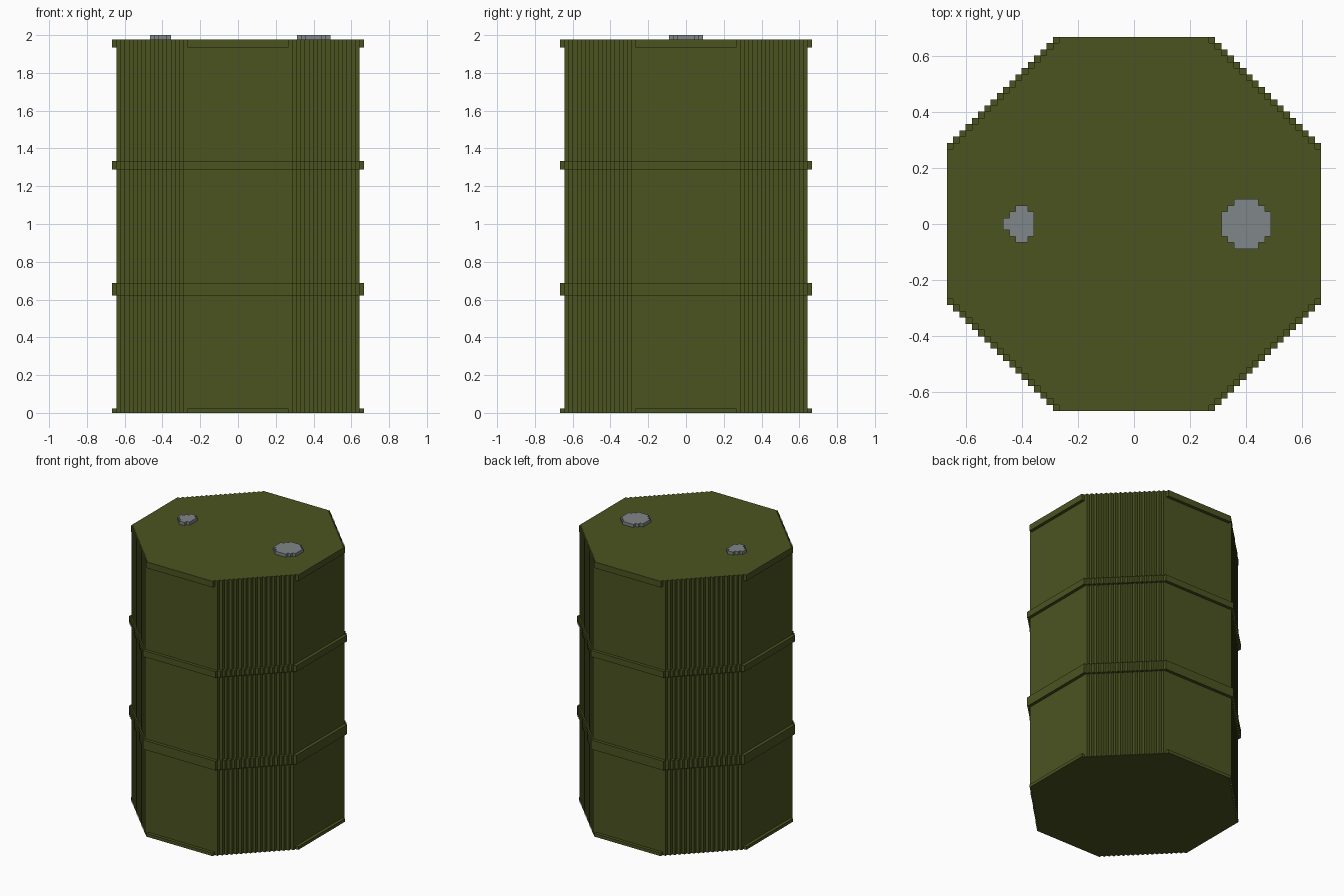
import bpy, bmesh, math

if "Cube" in bpy.data.objects:
    bpy.data.objects.remove(bpy.data.objects["Cube"])

U = 2 / 90  # block size: the drum is 90 blocks tall


def material(name, rgb):
    m = bpy.data.materials.new(name)
    m.diffuse_color = (*rgb, 1)
    m.use_nodes = True
    m.node_tree.nodes["Principled BSDF"].inputs["Base Color"].default_value = m.diffuse_color
    return m


olive = material("olive_paint", (0.0704, 0.0865, 0.0144))
grey = material("grey_metal", (0.216, 0.238, 0.246))


def octagon(half, cut):
    """Stepped octagon as rows: y index -> (left, right), in blocks."""
    rows = {}
    for j in range(half):
        w = min(half, cut - j)
        rows[j] = rows[-j - 1] = (-w, w)
    return rows


def mirrored_rows(spans):
    """Rows counted outward from y = 0, mirrored to both sides."""
    rows = {}
    for j, s in enumerate(spans):
        rows[j] = rows[-j - 1] = s
    return rows


def minus(a, b):
    """Parts of span a that span b leaves uncovered."""
    if a is None:
        return []
    if b is None:
        return [a]
    parts = [(a[0], min(a[1], b[0])), (max(a[0], b[1]), a[1])]
    return [p for p in parts if p[1] > p[0]]


def slab(name, z0, z1, rows, below, above, mat):
    """Stepped slab; caps are built only where the neighbours leave them open."""
    bm = bmesh.new()

    def quad(*pts):
        bm.faces.new([bm.verts.new((x * U, y * U, z * U)) for x, y, z in pts])

    for j, (l, r) in rows.items():
        # side walls
        quad((r, j, z0), (r, j + 1, z0), (r, j + 1, z1), (r, j, z1))
        quad((l, j + 1, z0), (l, j, z0), (l, j, z1), (l, j + 1, z1))
        # front and back walls of each step
        for a, b in minus((l, r), rows.get(j - 1)):
            quad((a, j, z0), (b, j, z0), (b, j, z1), (a, j, z1))
        for a, b in minus((l, r), rows.get(j + 1)):
            quad((b, j + 1, z0), (a, j + 1, z0), (a, j + 1, z1), (b, j + 1, z1))
        # top and bottom
        for a, b in minus((l, r), above.get(j)):
            quad((a, j, z1), (b, j, z1), (b, j + 1, z1), (a, j + 1, z1))
        for a, b in minus((l, r), below.get(j)):
            quad((a, j + 1, z0), (b, j + 1, z0), (b, j, z0), (a, j, z0))

    # weld and merge flat areas
    bmesh.ops.remove_doubles(bm, verts=bm.verts[:], dist=U / 100)
    bmesh.ops.dissolve_limit(bm, angle_limit=math.radians(1),
                             verts=bm.verts[:], edges=bm.edges[:])
    me = bpy.data.meshes.new(name)
    bm.to_mesh(me)
    bm.free()
    me.materials.append(mat)
    bpy.context.collection.objects.link(bpy.data.objects.new(name, me))


body = octagon(29, 41)
rim = octagon(30, 41)
ring = octagon(30, 42)

# drum, stacked from bottom to top
layers = [
    ("bottom_rim", 0, 1, rim),
    ("lower_wall", 1, 28, body),
    ("lower_ring", 28, 31, ring),
    ("middle_wall", 31, 58, body),
    ("upper_ring", 58, 60, ring),
    ("upper_wall", 60, 87, body),
    ("top_rim_and_lid", 87, 89, rim),
]
for i, (name, z0, z1, rows) in enumerate(layers):
    below = layers[i - 1][3] if i else {}
    above = layers[i + 1][3] if i + 1 < len(layers) else {}
    slab(name, z0, z1, rows, below, above, olive)

# caps on the lid
large = mirrored_rows([(14, 22), (14, 22), (15, 21), (16, 20)])
small = mirrored_rows([(-21, -16), (-20, -16), (-19, -17)])
slab("large_cap", 89, 90, large, large, {}, grey)
slab("small_cap", 89, 90, small, small, {}, grey)
